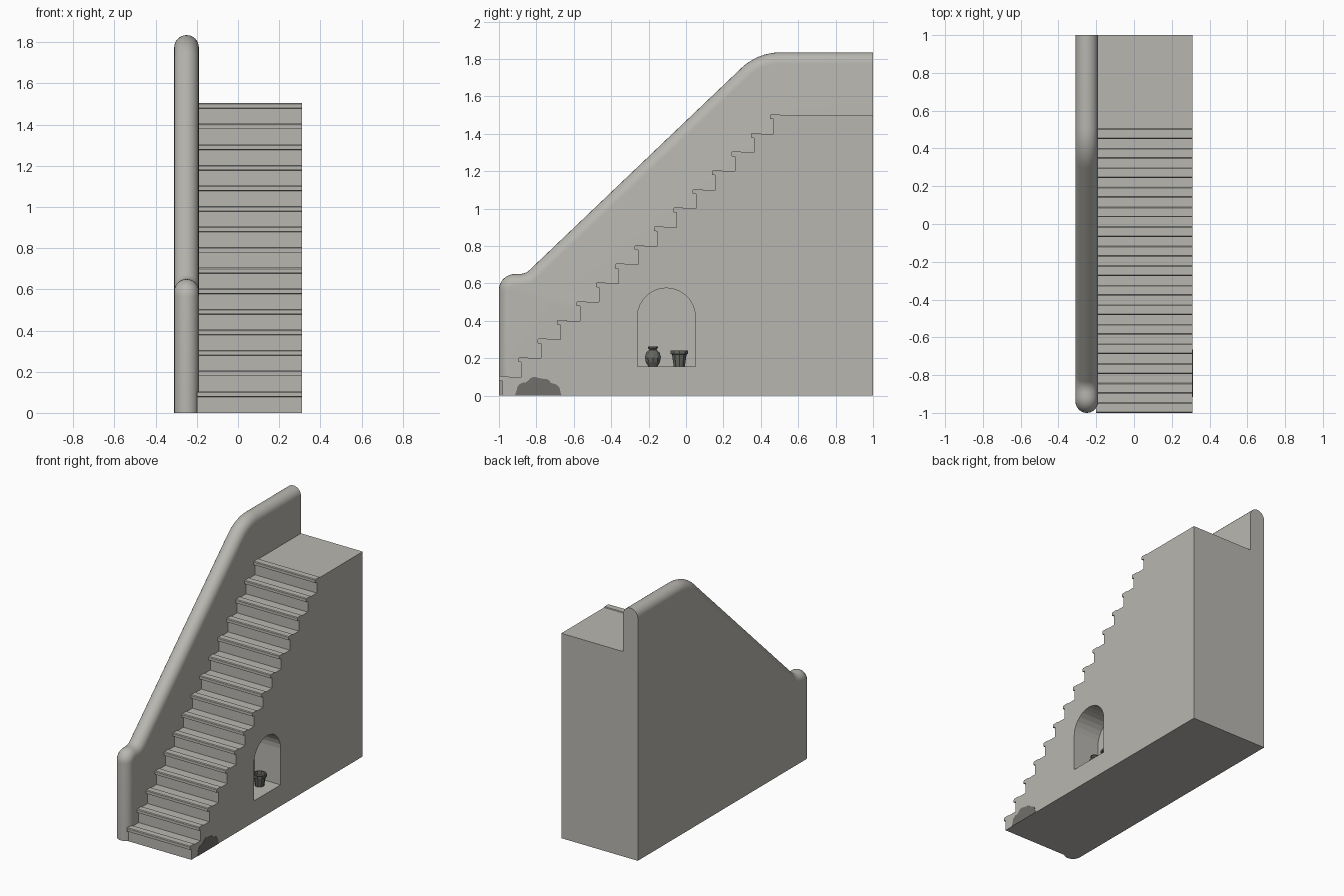
import bpy, bmesh, math
from mathutils import Vector

cube = bpy.data.objects.get("Cube")
if cube:
    bpy.data.objects.remove(cube, do_unlink=True)


def material(name, rgb):
    m = bpy.data.materials.new(name)
    m.use_nodes = True
    m.diffuse_color = (*rgb, 1)
    m.node_tree.nodes["Principled BSDF"].inputs["Base Color"].default_value = (*rgb, 1)
    return m


STONE = material("pale stone", (0.48, 0.47, 0.435))
DARK = material("dark stone", (0.165, 0.162, 0.148))
CLAY = material("dark clay", (0.13, 0.135, 0.12))


def finish(name, bm, mat, smooth=False):
    bmesh.ops.recalc_face_normals(bm, faces=bm.faces)
    mesh = bpy.data.meshes.new(name)
    bm.to_mesh(mesh)
    bm.free()
    mesh.materials.append(mat)
    ob = bpy.data.objects.new(name, mesh)
    bpy.context.collection.objects.link(ob)
    if smooth:
        bpy.ops.object.select_all(action="DESELECT")
        ob.select_set(True)
        bpy.context.view_layer.objects.active = ob
        bpy.ops.object.shade_smooth_by_angle(angle=math.radians(30))
    return ob


def extrude_x(name, profile, x0, x1, mat):
    """Extrude a (y, z) outline between two x positions."""
    bm = bmesh.new()
    face = bm.faces.new([bm.verts.new((x0, y, z)) for y, z in profile])
    new = bmesh.ops.extrude_face_region(bm, geom=[face])["geom"]
    moved = [v for v in new if isinstance(v, bmesh.types.BMVert)]
    bmesh.ops.translate(bm, verts=moved, vec=(x1 - x0, 0, 0))
    return finish(name, bm, mat)


def arc(cy, cz, r, a0, a1, n):
    angles = [math.radians(a0 + (a1 - a0) * i / n) for i in range(n + 1)]
    return [(cy + r * math.cos(a), cz + r * math.sin(a)) for a in angles]


# Staircase: side outline with a slightly raised lip on each tread
STEPS, RISE, PITCH = 15, 0.1, 0.1036
outline = []
for i in range(STEPS):
    y, z = -1 + i * PITCH, (i + 1) * RISE
    outline += [(y + 0.018, z - RISE), (y + 0.018, z - 0.022), (y, z - 0.02), (y, z),
                (y + 0.005, z + 0.005), (y + 0.05, z + 0.005), (y + 0.054, z)]
outline += [(1, STEPS * RISE), (1, 0)]
stairs = extrude_x("staircase", outline, -0.2, 0.31, STONE)

# Arched niche cut into the side
R = 0.155
arch = [(-0.105 - R, 0.155), (-0.105 + R, 0.155)] + arc(-0.105, 0.42, R, 0, 180, 14)
cutter = extrude_x("niche_cutter", arch, 0.1, 0.4, STONE)
cutter.hide_render = True
cut = stairs.modifiers.new("niche", "BOOLEAN")
cut.operation, cut.solver, cut.object = "DIFFERENCE", "EXACT", cutter
bpy.context.view_layer.update()
graph = bpy.context.evaluated_depsgraph_get()
carved = bpy.data.meshes.new_from_object(stairs.evaluated_get(graph))
stairs.modifiers.clear()
stairs.data = carved
bpy.data.objects.remove(cutter, do_unlink=True)


# Balustrade wall: filleted path, swept with a half-round edge
def fillet(a, b, c, r, n=8):
    a, b, c = Vector(a), Vector(b), Vector(c)
    u, w = (a - b).normalized(), (c - b).normalized()
    half = u.angle(w) / 2
    centre = b + (u + w).normalized() * (r / math.sin(half))
    t = r / math.tan(half)
    p, q = b + u * t - centre, b + w * t - centre
    turn = math.pi - 2 * half
    pts = []
    for i in range(n + 1):
        f = i / n
        d = (p * math.sin((1 - f) * turn) + q * math.sin(f * turn)) / math.sin(turn)
        pts.append(centre + d)
    return pts


corners = [(-1, 0), (-1, 0.65), (-0.859, 0.65), (0.384, 1.835), (1, 1.835)]
path = [Vector(corners[0])]
for i, r in enumerate((0.085, 0.08, 0.3)):
    path += fillet(*corners[i:i + 3], r)
path.append(Vector(corners[-1]))


def inward(i):
    """Unit normal of the path pointing into the wall, scaled for mitred corners."""
    before = (path[i] - path[i - 1]).normalized() if i else None
    after = (path[i + 1] - path[i]).normalized() if i + 1 < len(path) else None
    d1, d2 = before or after, after or before
    t = (d1 + d2).normalized()
    return Vector((t.y, -t.x)) / t.dot(d1)


HALF, CENTRE, SEG = 0.06, -0.25, 12
bm = bmesh.new()
rings = []
for s in range(SEG + 1):
    a = math.pi * (s / SEG - 0.5)
    inset = HALF * (1 - math.cos(a))
    ring = []
    for i, p in enumerate(path):
        q = p + inward(i) * inset
        ring.append(bm.verts.new((CENTRE + HALF * math.sin(a), q.x, q.y)))
    rings.append(ring)
for r0, r1 in zip(rings, rings[1:]):
    for i in range(len(path) - 1):
        bm.faces.new((r0[i], r0[i + 1], r1[i + 1], r1[i]))
feet = [bm.verts.new((CENTRE + side * HALF, 1, 0)) for side in (-1, 1)]
bm.faces.new(rings[0] + [feet[0]])
bm.faces.new(rings[-1] + [feet[1]])
bm.faces.new([r[-1] for r in rings] + feet[::-1])
bm.faces.new([r[0] for r in rings] + feet[::-1])
finish("balustrade_wall", bm, STONE, smooth=True)

# Dark worn patch with a lobed top, near the foot of the stairs
lobes = ([(-0.665, 0)] + arc(-0.715, 0.022, 0.043, 0, 80, 4) + arc(-0.755, 0.055, 0.035, 20, 100, 4)
         + arc(-0.81, 0.062, 0.038, 60, 150, 4) + arc(-0.865, 0.03, 0.04, 80, 180, 4) + [(-0.915, 0)])
extrude_x("worn_patch", lobes, 0.305, 0.312, DARK)


# Two faceted vessels standing in the niche
def lathe(name, profile, y, sides=10):
    bm = bmesh.new()
    rows = []
    for r, z in profile:
        rows.append([bm.verts.new((0.2 + r * math.cos(math.tau * k / sides),
                                   y + r * math.sin(math.tau * k / sides), 0.155 + z))
                     for k in range(sides)])
    for r0, r1 in zip(rows, rows[1:]):
        for k in range(sides):
            j = (k + 1) % sides
            bm.faces.new((r0[k], r0[j], r1[j], r1[k]))
    bm.faces.new(rows[0])
    bm.faces.new(rows[-1])
    finish(name, bm, CLAY)


lathe("round_vase", [(0.026, 0), (0.04, 0.025), (0.045, 0.05), (0.038, 0.075), (0.02, 0.09),
                     (0.028, 0.1), (0.028, 0.107), (0.018, 0.105), (0.014, 0.085)], -0.177)
lathe("flower_pot", [(0.031, 0), (0.041, 0.065), (0.05, 0.068), (0.05, 0.086),
                     (0.04, 0.086), (0.036, 0.06)], -0.036)
